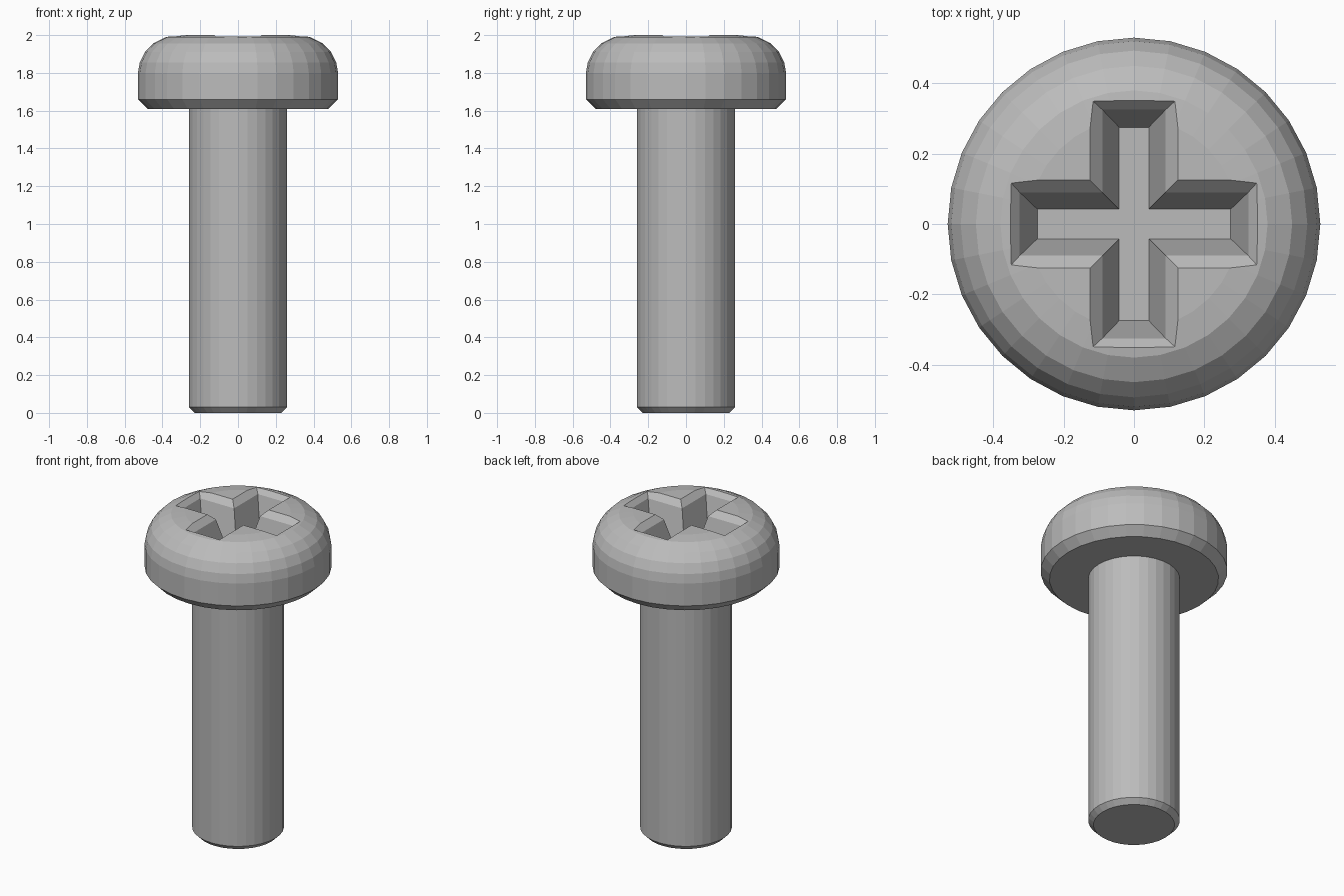
import bpy, bmesh, math

SIDES = 32

if "Cube" in bpy.data.objects:
    bpy.data.objects.remove(bpy.data.objects["Cube"], do_unlink=True)

steel = bpy.data.materials.new("grey steel")
steel.use_nodes = True
steel.diffuse_color = (0.5, 0.5, 0.5, 1)
steel.node_tree.nodes["Principled BSDF"].inputs["Base Color"].default_value = (0.5, 0.5, 0.5, 1)


def loft(name, rings):
    """Join a stack of equal-length point rings into a closed solid."""
    bm = bmesh.new()
    loops = [[bm.verts.new(p) for p in ring] for ring in rings]
    n = len(loops[0])
    for low, high in zip(loops, loops[1:]):
        for i in range(n):
            j = (i + 1) % n
            bm.faces.new((low[i], low[j], high[j], high[i]))
    bm.faces.new(loops[0][::-1])
    bm.faces.new(loops[-1])
    bmesh.ops.recalc_face_normals(bm, faces=bm.faces)
    mesh = bpy.data.meshes.new(name)
    bm.to_mesh(mesh)
    bm.free()
    mesh.materials.append(steel)
    obj = bpy.data.objects.new(name, mesh)
    bpy.context.collection.objects.link(obj)
    return obj


def circle(r, z):
    angles = [math.tau * i / SIDES for i in range(SIDES)]
    return [(r * math.cos(a), r * math.sin(a), z) for a in angles]


def cross(w, l, z):
    """Plus-shaped outline: one arm's three corners, turned four times."""
    points = []
    arm = [(l, -w), (l, w), (w, w)]
    for _ in range(4):
        points += [(x, y, z) for x, y in arm]
        arm = [(-y, x) for x, y in arm]
    return points


# Shaft with a chamfered tip
loft("shaft", [circle(r, z) for r, z in [(0.23, 0), (0.26, 0.03), (0.26, 1.61)]])

# Rounded pan head with a chamfered underside
head_profile = [(0.48, 1.61), (0.53, 1.66), (0.53, 1.80), (0.52, 1.855), (0.493, 1.91),
                (0.45, 1.955), (0.38, 1.99), (0.30, 2.0)]
head = loft("head", [circle(r, z) for r, z in head_profile])

# Cross-shaped drive recess with tapered walls and a chamfered rim
cutter = loft("recess_cutter", [cross(w, l, z) for w, l, z in
              [(0.042, 0.275, 1.77), (0.09, 0.325, 1.965), (0.125, 0.357, 2.0), (0.165, 0.397, 2.04)]])
cutter.hide_render = True
cut = head.modifiers.new("recess", 'BOOLEAN')
cut.operation = 'DIFFERENCE'
cut.solver = 'EXACT'
cut.object = cutter
bpy.context.view_layer.objects.active = head
bpy.ops.object.modifier_apply(modifier=cut.name)
bpy.data.objects.remove(cutter, do_unlink=True)
